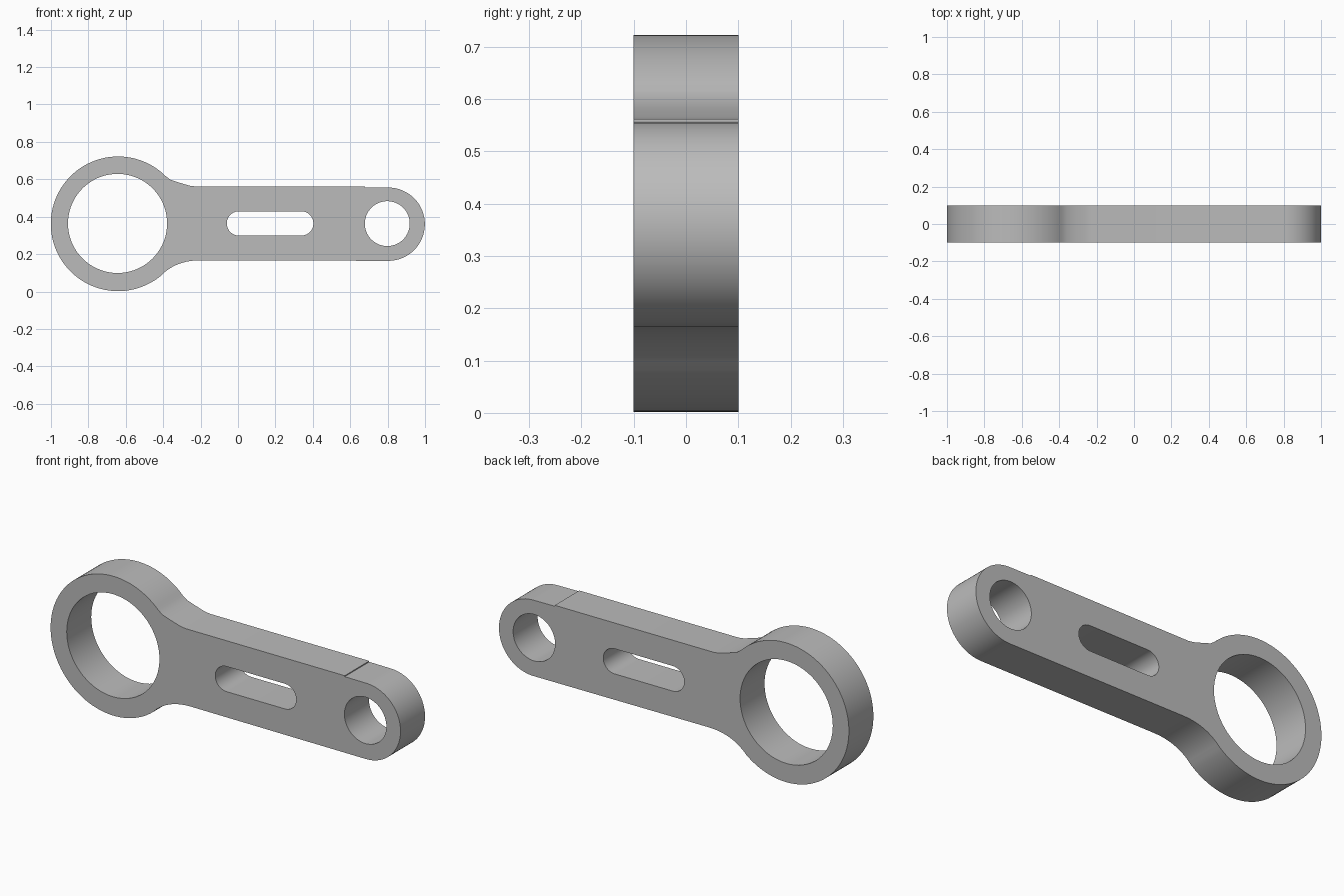
import bpy
import bmesh
from math import cos, sin, radians
from mathutils import Vector

cube = bpy.data.objects.get("Cube")
if cube:
    bpy.data.objects.remove(cube, do_unlink=True)

HALF_DEPTH = 0.1
MID = 0.362            # height of the arm's axis
BIG_X, SMALL_X = -0.641, 0.803


def arc(x, z, radius, start, end, steps):
    """Points along an arc in the x-z plane, angles in degrees."""
    angles = [radians(start + (end - start) * i / steps) for i in range(steps + 1)]
    return [(x + radius * cos(a), z + radius * sin(a)) for a in angles]


def circle(x, z, radius, steps=72):
    return arc(x, z, radius, 0, 360, steps)[:-1]


def blend(p0, p1, p2, steps=10):
    """Inner points of a quadratic curve that blends the arm into the ring."""
    a, b, c = Vector(p0), Vector(p1), Vector(p2)
    ts = [i / steps for i in range(1, steps)]
    return [tuple(a * (1 - t) ** 2 + b * 2 * t * (1 - t) + c * t * t) for t in ts]


# Outer outline: large ring, lower fillet, rounded small end, upper fillet
ring = arc(BIG_X, MID, 0.36, 45, 309, 72)
small_end = arc(SMALL_X, 0.36, 0.196, -90, 90, 40)
arm_bottom = (-0.2, 0.167)
arm_top = [(0.68, 0.557), (0.68, 0.562), (-0.23, 0.562)]
outline = ring + blend(ring[-1], (-0.335, 0.167), arm_bottom) + [arm_bottom]
outline += small_end + arm_top
outline += [(-0.26, 0.566), (-0.31, 0.581), (-0.36, 0.597)]

# Openings: large bore, pin hole and rounded slot
slot = arc(0.338, 0.364, 0.065, -90, 90, 20) + arc(0.005, 0.364, 0.065, 90, 270, 20)
loops = [outline, circle(BIG_X - 0.003, 0.364, 0.265), circle(0.798, 0.363, 0.12), slot]

# Fill the flat profile, then extrude it through the depth
bm = bmesh.new()
edges = []
for loop in loops:
    verts = [bm.verts.new((x, -HALF_DEPTH, z)) for x, z in loop]
    edges += [bm.edges.new((v, verts[i - 1])) for i, v in enumerate(verts)]
bmesh.ops.triangle_fill(bm, edges=edges, use_beauty=True, normal=(0, -1, 0))
extruded = bmesh.ops.extrude_face_region(bm, geom=bm.faces[:], use_keep_orig=True)
moved = [g for g in extruded["geom"] if isinstance(g, bmesh.types.BMVert)]
bmesh.ops.translate(bm, verts=moved, vec=(0, 2 * HALF_DEPTH, 0))
bmesh.ops.recalc_face_normals(bm, faces=bm.faces[:])

# Merge the flat triangles into clean front and back faces
bmesh.ops.dissolve_limit(bm, angle_limit=radians(0.5), verts=bm.verts[:], edges=bm.edges[:])

mesh = bpy.data.meshes.new("link_arm")
bm.to_mesh(mesh)
bm.free()
link_arm = bpy.data.objects.new("link_arm", mesh)
bpy.context.collection.objects.link(link_arm)

# Plain grey metal
grey = bpy.data.materials.new("plain_grey")
grey.use_nodes = True
colour = (0.5, 0.5, 0.5, 1)
grey.diffuse_color = colour
grey.node_tree.nodes["Principled BSDF"].inputs["Base Color"].default_value = colour
mesh.materials.append(grey)

bpy.context.view_layer.objects.active = link_arm
link_arm.select_set(True)
bpy.ops.object.shade_smooth_by_angle(angle=radians(30))
